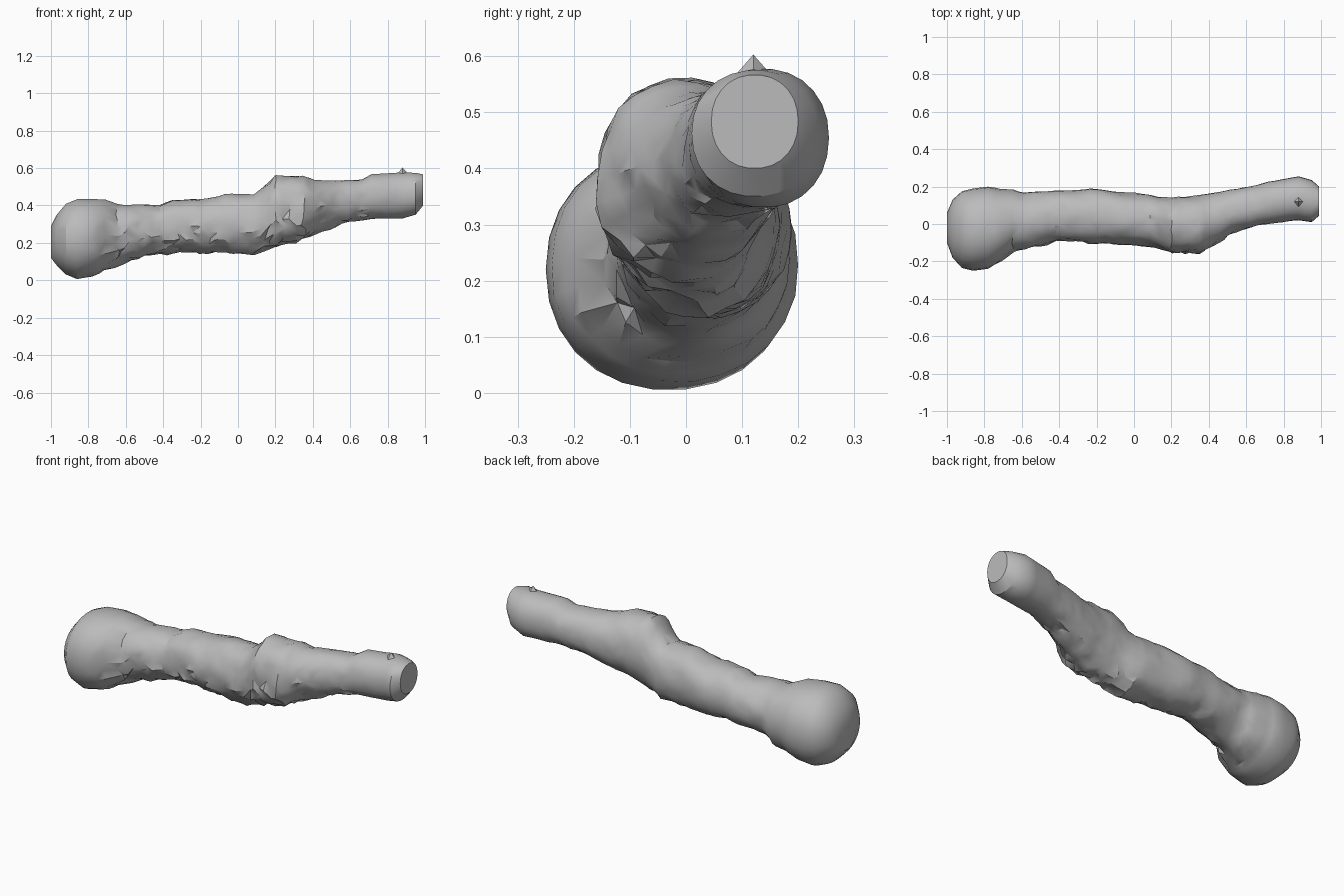
import bpy
import bmesh
import random
from math import cos, sin, tau, radians
from mathutils import Vector, noise

random.seed(4)

default = bpy.data.objects.get("Cube")
if default:
    bpy.data.objects.remove(default, do_unlink=True)

# One plain grey for the whole club
grey = bpy.data.materials.new("plain grey")
grey.use_nodes = True
colour = (0.5, 0.5, 0.5, 1)
grey.diffuse_color = colour
grey.node_tree.nodes["Principled BSDF"].inputs["Base Color"].default_value = colour

# Sections along the club: x, front y, back y, bottom z, top z
SECTIONS = [
    (-1, -.1, .06, .12, .29), (-.97, -.18, .13, .08, .35),
    (-.92, -.235, .175, .03, .41), (-.86, -.25, .19, .005, .435),
    (-.78, -.24, .2, .02, .437), (-.71, -.2, .185, .05, .43),
    (-.65, -.15, .185, .07, .405), (-.58, -.135, .165, .11, .405),
    (-.42, -.095, .18, .14, .405), (-.35, -.095, .18, .145, .43),
    (-.2, -.105, .19, .145, .435), (-.07, -.11, .17, .14, .46),
    (.08, -.12, .16, .14, .46), (.13, -.13, .145, .155, .49),
    (.2, -.16, .14, .18, .56), (.35, -.155, .155, .215, .56),
    (.41, -.12, .165, .245, .535), (.55, -.04, .19, .3, .535),
    (.66, -.01, .21, .32, .537), (.71, 0, .225, .325, .568),
    (.88, .02, .255, .33, .578), (.95, .01, .235, .35, .575),
    (.99, .045, .2, .4, .567),
]
SIDES = 26
STEP = 0.04


def resample(rows, step):
    """Split long spans so that the bark has enough rings to carry knots."""
    out = [rows[0]]
    for a, b in zip(rows, rows[1:]):
        count = max(1, round((b[0] - a[0]) / step))
        for k in range(1, count + 1):
            t = k / count
            out.append([p + (q - p) * t for p, q in zip(a, b)])
    return out


def roundish(value, power):
    """Slightly squared-off circle coordinate."""
    return abs(value) ** power * (1 if value > 0 else -1)


def bark_strength(x, y_dir, z_dir):
    """Rough below and in front, smooth on the rounded head and both ends."""
    side = 0.35 + 0.65 * max(0, -0.75 * z_dir - 0.6 * y_dir)
    along = min(1, max(0, (x + 0.8) / 0.15)) * min(1, max(0, (0.9 - x) / 0.3))
    return side * along


def finish(bm, name, angle):
    bmesh.ops.recalc_face_normals(bm, faces=bm.faces)
    mesh = bpy.data.meshes.new(name)
    bm.to_mesh(mesh)
    bm.free()
    mesh.materials.append(grey)
    obj = bpy.data.objects.new(name, mesh)
    bpy.context.collection.objects.link(obj)
    bpy.ops.object.select_all(action="DESELECT")
    obj.select_set(True)
    bpy.context.view_layer.objects.active = obj
    bpy.ops.object.shade_smooth_by_angle(angle=radians(angle))
    return obj


# Club body: swollen head, knotted shaft and narrow handle in one skin
bm = bmesh.new()
rings = []
for x, front, back, bottom, top in resample(SECTIONS, STEP):
    centre = Vector((x, (front + back) / 2, (bottom + top) / 2))
    ring = []
    for i in range(SIDES):
        a = tau * i / SIDES
        c, s = roundish(cos(a), 0.93), roundish(sin(a), 0.93)
        strength = bark_strength(x, c, s)
        offset = Vector((0, c * (back - front) / 2, s * (top - bottom) / 2))
        point = centre + offset
        lump = noise.noise(point * 11) * 0.11 + noise.noise(point * 27) * 0.09
        offset *= 1 + strength * (lump + random.uniform(-0.05, 0.02))
        offset.x += strength * random.uniform(-0.016, 0.016)
        ring.append(bm.verts.new(centre + offset))
    rings.append(ring)

for a, b in zip(rings, rings[1:]):
    for i in range(SIDES):
        j = (i + 1) % SIDES
        if random.random() < 0.5:
            bm.faces.new((a[i], a[j], b[j]))
            bm.faces.new((a[i], b[j], b[i]))
        else:
            bm.faces.new((a[i], a[j], b[i]))
            bm.faces.new((a[j], b[j], b[i]))

# Flat closing faces on the head and the handle
bm.faces.new(rings[0])
bm.faces.new(rings[-1])
finish(bm, "club_body", 32)

# Small pointed stub on top of the handle end
bm = bmesh.new()
bmesh.ops.create_cone(bm, cap_ends=True, segments=4, radius1=0.035,
                      radius2=0, depth=0.04)
bmesh.ops.translate(bm, verts=bm.verts, vec=(0.88, 0.12, 0.583))
finish(bm, "handle_stub", 20)
